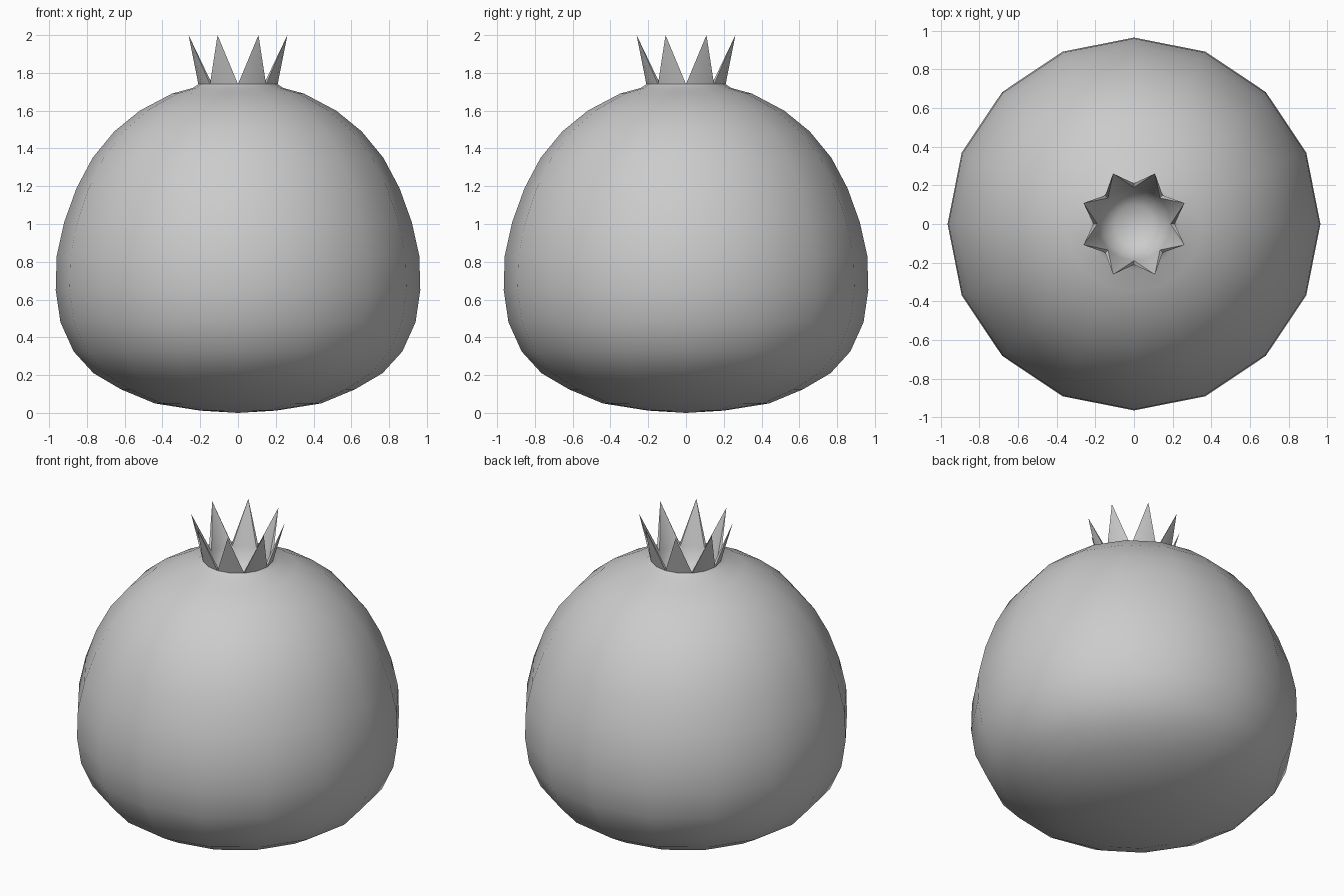
import bpy, bmesh
from math import pi, cos, sin, radians

if "Cube" in bpy.data.objects:
    bpy.data.objects.remove(bpy.data.objects["Cube"])

N = 16


def ring(bm, r, z):
    return [bm.verts.new((r * cos(2 * pi * i / N), r * sin(2 * pi * i / N), z)) for i in range(N)]


def bridge(bm, a, b):
    for i in range(N):
        j = (i + 1) % N
        bm.faces.new((a[i], a[j], b[j], b[i]))


def cap(bm, r, z):
    c = bm.verts.new((0, 0, z))
    for i in range(N):
        bm.faces.new((r[i], r[(i + 1) % N], c))


def finish(bm, name):
    bmesh.ops.recalc_face_normals(bm, faces=bm.faces)
    me = bpy.data.meshes.new(name)
    bm.to_mesh(me)
    bm.free()
    ob = bpy.data.objects.new(name, me)
    bpy.context.collection.objects.link(ob)
    bpy.context.view_layer.objects.active = ob
    ob.select_set(True)
    bpy.ops.object.shade_smooth_by_angle(angle=radians(50))


bm = bmesh.new()
# Fruit body, bottom to neck
profile = [(0.20, 0.012), (0.44, 0.05), (0.62, 0.125), (0.765, 0.21), (0.87, 0.325),
           (0.94, 0.48), (0.965, 0.65), (0.96, 0.83), (0.92, 1.01), (0.855, 1.19),
           (0.77, 1.35), (0.655, 1.49), (0.52, 1.60), (0.35, 1.69), (0.24, 1.72), (0.21, 1.74)]
rings = [ring(bm, r, z) for r, z in profile]
for a, b in zip(rings, rings[1:]):
    bridge(bm, a, b)
cap(bm, rings[0], 0.0)

# Hollow inside the crown
cup = [ring(bm, r, z) for r, z in [(0.19, 1.735), (0.165, 1.66), (0.10, 1.61)]]
for a, b in zip(cup, cup[1:]):
    bridge(bm, a, b)
cap(bm, cup[-1], 1.595)

# Crown of eight pointed teeth
outer, inner = rings[-1], cup[0]
for k in range(0, N, 2):
    a, m, b = k, k + 1, (k + 2) % N
    ang = 2 * pi * m / N
    tip = bm.verts.new((0.283 * cos(ang), 0.283 * sin(ang), 2.0))
    for w in (outer, inner):
        bm.faces.new((w[a], w[m], tip))
        bm.faces.new((w[m], w[b], tip))
    for e in (a, b):
        bm.faces.new((outer[e], inner[e], tip))
finish(bm, "pomegranate_fruit")
